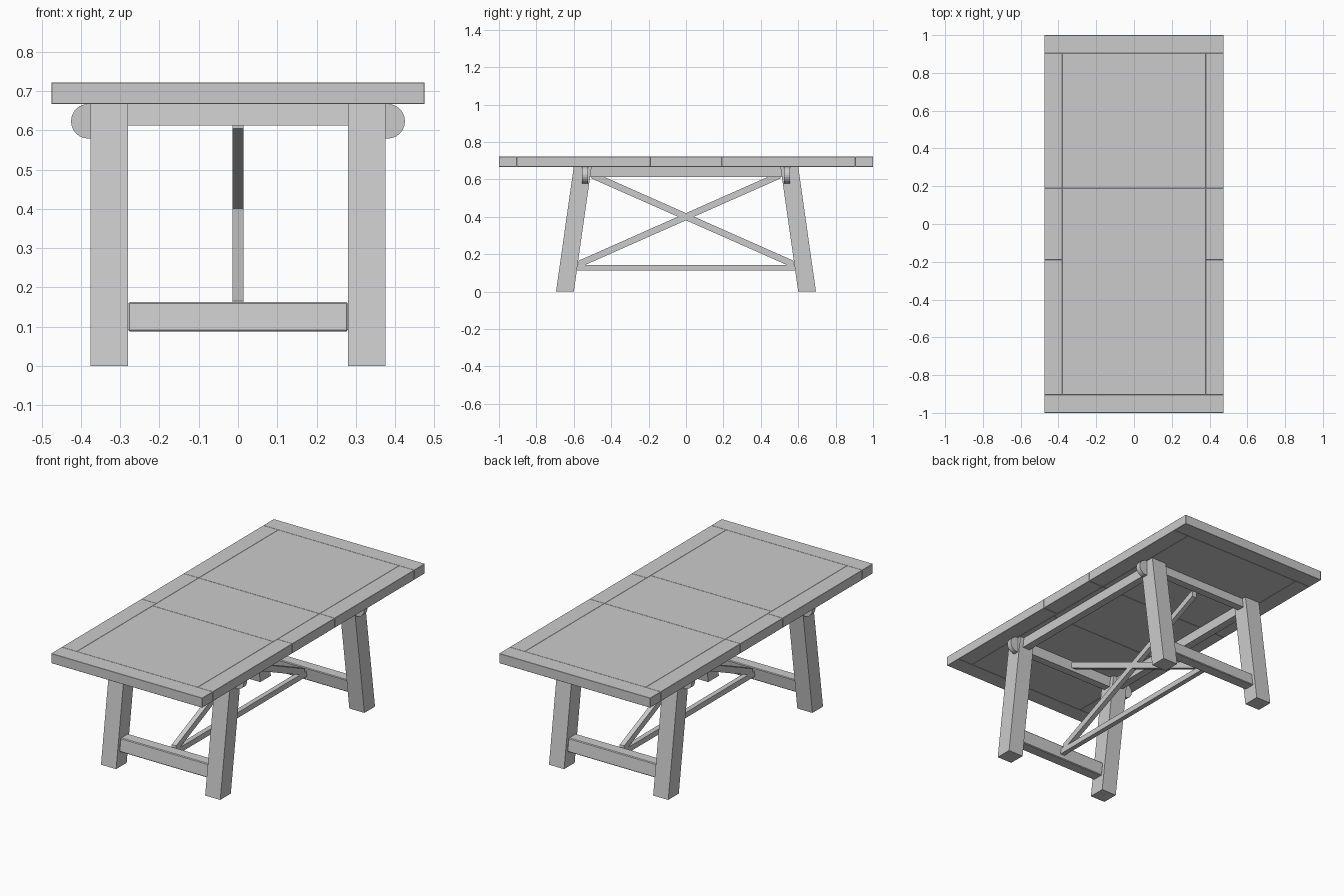
import bpy, bmesh, math
from mathutils import Vector

cube = bpy.data.objects.get("Cube")
if cube:
    bpy.data.objects.remove(cube, do_unlink=True)

wood = bpy.data.materials.new("grey_wood")
wood.use_nodes = True
GREY = (0.6, 0.6, 0.6, 1)
wood.diffuse_color = GREY
wood.node_tree.nodes["Principled BSDF"].inputs["Base Color"].default_value = GREY


def prism(name, profile, lo, hi, axis="x", bevel=0.0):
    """Extrude a profile along x (points are y, z) or along y (points are x, z)."""
    def place(p, d):
        return (d, p[0], p[1]) if axis == "x" else (p[0], d, p[1])
    bm = bmesh.new()
    face = bm.faces.new([bm.verts.new(place(p, lo)) for p in profile])
    ext = bmesh.ops.extrude_face_region(bm, geom=[face])
    verts = [g for g in ext["geom"] if isinstance(g, bmesh.types.BMVert)]
    bmesh.ops.translate(bm, verts=verts,
                        vec=Vector(place((0, 0), hi)) - Vector(place((0, 0), lo)))
    bmesh.ops.recalc_face_normals(bm, faces=bm.faces)
    mesh = bpy.data.meshes.new(name)
    bm.to_mesh(mesh)
    bm.free()
    mesh.materials.append(wood)
    obj = bpy.data.objects.new(name, mesh)
    bpy.context.collection.objects.link(obj)
    if bevel:
        mod = obj.modifiers.new("soft_edges", "BEVEL")
        mod.width = bevel
        mod.segments = 1
    return obj


def box(name, x0, x1, y0, y1, z0, z1, bevel=0.0):
    return prism(name, [(y0, z0), (y1, z0), (y1, z1), (y0, z1)], x0, x1, bevel=bevel)


# Table top: breadboard ends, side boards in three lengths, centre panels
Z0, Z1 = 0.667, 0.722
HALF_W, IN_X, IN_Y, EDGE = 0.475, 0.38, 0.905, 0.0012
for side, label in ((-1, "front"), (1, "back")):
    ys = sorted((side * IN_Y, side))
    box(label + "_end_board", -HALF_W, HALF_W, *ys, Z0, Z1, EDGE)
side_cuts = [-IN_Y, -0.19, 0.19, IN_Y]
panel_cuts = [-IN_Y, -0.225, 0.19, IN_Y]
for i in range(3):
    for side, label in ((-1, "right"), (1, "left")):
        xs = sorted((side * IN_X, side * HALF_W))
        box(f"{label}_side_board_{i + 1}", *xs, *side_cuts[i:i + 2], Z0, Z1, EDGE)
    box(f"centre_panel_{i + 1}", -IN_X, IN_X, *panel_cuts[i:i + 2], Z0, Z1, EDGE)

LEAN = 0.095 / Z0  # how far the legs lean per unit height


def leaning(s, y_in, y_out, z0, z1):
    """Leg-parallel profile; y values are measured at floor level."""
    return [(s * (y_in - LEAN * z0), z0), (s * (y_out - LEAN * z0), z0),
            (s * (y_out - LEAN * z1), z1), (s * (y_in - LEAN * z1), z1)]


LEG_IN, LEG_OUT = 0.28, 0.375
for s, end in ((-1, "front"), (1, "back")):
    # Splayed legs
    for t, label in ((-1, "right"), (1, "left")):
        xs = sorted((t * LEG_IN, t * LEG_OUT))
        prism(f"{end}_{label}_leg", leaning(s, 0.6, 0.695, 0, Z0), *xs)
        # Rounded bracket end beside each leg
        cx, cz, r = 0.381, 0.623, 0.044
        arc = [(t * (cx + r * math.cos(a)), cz + r * math.sin(a))
               for a in (math.radians(-90 + 15 * k) for k in range(13))]
        lug = prism(f"{end}_{label}_rounded_bracket",
                    [(t * 0.3, cz - r)] + arc + [(t * 0.3, cz + r)],
                    s * 0.525, s * 0.555, "y")
    # Rails between each pair of legs
    prism(f"{end}_top_rail", leaning(s, 0.625, 0.67, 0.612, Z0), -LEG_IN, LEG_IN)
    prism(f"{end}_stretcher", leaning(s, 0.615, 0.68, 0.088, 0.163),
          -LEG_IN, LEG_IN, bevel=0.004)

# Long rails under the top
for t, label in ((-1, "right"), (1, "left")):
    xs = sorted((t * 0.305, t * 0.35))
    prism(f"{label}_long_rail",
          [(-0.52, 0.612), (0.52, 0.612), (0.51, Z0), (-0.51, Z0)], *xs)

# Central lower beam and crossed braces
BEAM = 0.014
box("centre_beam", -BEAM, BEAM, -0.6, 0.6, 0.112, 0.143)
for s, label in ((-1, "first"), (1, "second")):
    prism(f"{label}_cross_brace",
          [(-s * 0.58, 0.14), (-s * 0.545, 0.14), (s * 0.505, 0.605),
           (s * 0.505, 0.64), (s * 0.475, 0.63), (-s * 0.575, 0.165)],
          -BEAM, BEAM)
